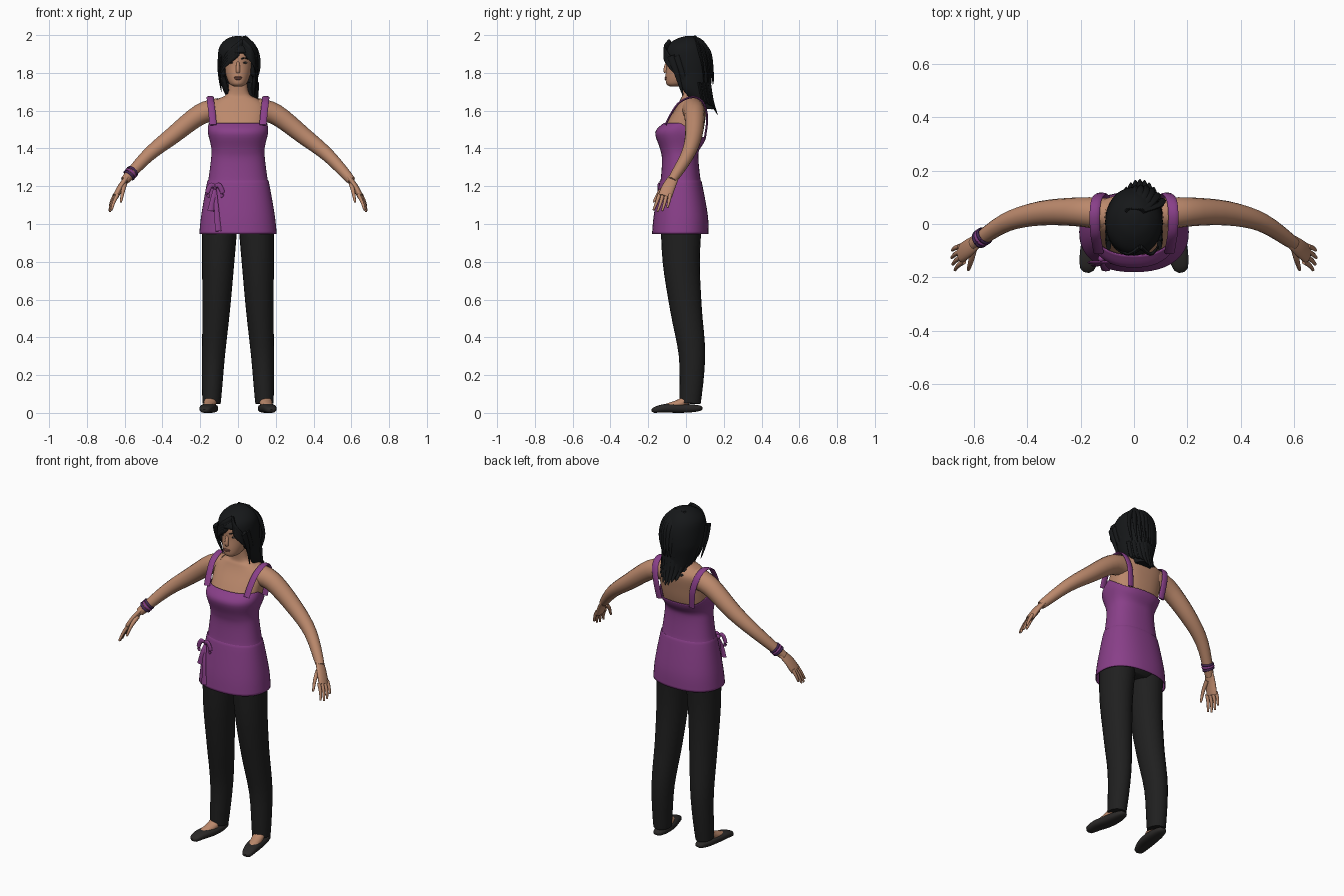
import bpy, bmesh, math, random
from mathutils import Vector

random.seed(4)
old = bpy.data.objects.get("Cube")
if old:
    bpy.data.objects.remove(old)


def material(name, red, green, blue):
    mat = bpy.data.materials.new(name)
    mat.use_nodes = True
    mat.diffuse_color = (red, green, blue, 1)
    shader = mat.node_tree.nodes["Principled BSDF"]
    shader.inputs["Base Color"].default_value = mat.diffuse_color
    shader.inputs["Roughness"].default_value = .8
    return mat


SKIN = material("warm skin", .5, .25, .15)
PURPLE = material("purple cloth", .25, .05, .25)
TROUSERS = material("charcoal cloth", .014, .014, .014)
HAIR = material("black hair", .008, .009, .01)
SHOE = material("dark grey leather", .024, .022, .021)
BAND = material("dark violet band", .06, .02, .09)
LIPS = material("muted lips", .3, .12, .09)
EYES = material("grey eyes", .2, .17, .15)
METAL = material("grey metal", .12, .12, .12)

ALONG_X, ALONG_Y, ALONG_Z = Vector((1, 0, 0)), Vector((0, 1, 0)), Vector((0, 0, 1))


def finish(name, bm, mat, mirror, thickness=0):
    bmesh.ops.recalc_face_normals(bm, faces=bm.faces)
    mesh = bpy.data.meshes.new(name)
    bm.to_mesh(mesh)
    bm.free()
    mesh.materials.append(mat)
    part = bpy.data.objects.new(name, mesh)
    bpy.context.collection.objects.link(part)
    bpy.ops.object.select_all(action='DESELECT')
    part.select_set(True)
    bpy.context.view_layer.objects.active = part
    bpy.ops.object.shade_smooth_by_angle(angle=math.radians(50))
    if thickness:
        shell = part.modifiers.new("thickness", 'SOLIDIFY')
        shell.thickness, shell.offset = thickness, -1
    if mirror:
        part.modifiers.new("mirror", 'MIRROR')


def spline(rows, steps):
    """Interpolate smoothly through rows of numbers."""
    points = [Vector(row) for row in rows]
    padded = [points[0], *points, points[-1]]
    smooth = []
    for before, start, end, after in zip(padded, padded[1:], padded[2:], padded[3:]):
        leave, arrive = (end - before) / 2, (after - start) / 2
        for step in range(steps):
            t = step / steps
            ease = t * t * (3 - 2 * t)
            smooth.append(start.lerp(end, ease) + leave * (t * (1 - t) ** 2)
                          - arrive * (t * t * (1 - t)))
    return smooth + [points[-1]]


def skin_over(name, sections, mat, sides, power=2, caps=True, warp=None, drop=None,
              mirror=False, thickness=0):
    """Join rounded sections (centre, width vector, depth vector) into a surface."""
    bm = bmesh.new()
    rings = []
    for centre, width, depth in sections:
        ring = []
        for k in range(sides):
            angle = math.tau * k / sides
            u, v = (math.copysign(abs(f) ** (2 / power), f)
                    for f in (math.cos(angle), math.sin(angle)))
            point = centre + width * u + depth * v
            if warp:
                warp(point)
            ring.append(bm.verts.new(point))
        rings.append(ring)
    for low, high in zip(rings, rings[1:]):
        for k in range(sides):
            bm.faces.new((low[k - 1], low[k], high[k], high[k - 1]))
    if caps:
        bm.faces.new(rings[0])
        bm.faces.new(rings[-1])
    if drop:
        unwanted = [face for face in bm.faces if drop(face.calc_center_median())]
        bmesh.ops.delete(bm, geom=unwanted, context='FACES')
    finish(name, bm, mat, mirror, thickness)


def body(name, rows, mat, sides=40, **options):
    """Level sections from rows of height, half width, front y and back y."""
    sections = [(Vector((0, (front + back) / 2, z)), ALONG_X * half, ALONG_Y * (back - front) / 2)
                for z, half, front, back in spline(rows, 5)]
    skin_over(name, sections, mat, sides, **options)


def tube(name, path, mat, start, end, bulge=0, flat=1, across=ALONG_X, sides=16, **options):
    """Tapering limb along a path; flat is the ratio of depth to width."""
    points = spline(path, 4)
    last = len(points) - 1
    sections = []
    for i, point in enumerate(points):
        t = i / last
        along = (points[min(i + 1, last)] - points[max(i - 1, 0)]).normalized()
        side = (across - along * across.dot(along)).normalized()
        radius = start + (end - start) * t + bulge * math.sqrt(abs(math.sin(math.pi * t)))
        sections.append((point, side * radius, along.cross(side) * radius * flat))
    skin_over(name, sections, mat, sides, **options)


def blob(name, centre, size, mat, mirror=False):
    bm = bmesh.new()
    bmesh.ops.create_uvsphere(bm, u_segments=16, v_segments=10, radius=1)
    bmesh.ops.scale(bm, vec=size, verts=bm.verts)
    bmesh.ops.translate(bm, vec=centre, verts=bm.verts)
    finish(name, bm, mat, mirror)


def hoop(name, centre, axis, radius, width, mat, mirror=False):
    u = axis.orthogonal().normalized()
    v = axis.cross(u).normalized()
    angles = [math.tau * k / 16 for k in range(17)]
    path = [Vector(centre) + (u * math.cos(a) + v * math.sin(a)) * radius for a in angles]
    tube(name, path, mat, width, width, flat=.6, across=axis, sides=8, caps=False, mirror=mirror)


# Chest, shoulders and neck
body("chest_and_neck", [(1.36, .13, -.11, .055), (1.46, .145, -.135, .085), (1.54, .15, -.1, .1),
                        (1.62, .15, -.05, .11), (1.66, .11, -.03, .095), (1.69, .06, -.02, .075),
                        (1.78, .045, -.03, .06)], SKIN, power=2.5)

# Arms and hands
tube("arm", [(.1, .035, 1.605), (.2, .045, 1.58), (.35, .04, 1.465), (.48, .005, 1.36),
             (.6, -.075, 1.23)], SKIN, .062, .023, bulge=.003, across=ALONG_Y, mirror=True)
tube("palm", [(.585, -.063, 1.25), (.62, -.09, 1.2), (.648, -.112, 1.145)], SKIN,
     .024, .035, bulge=.005, flat=.45, across=ALONG_Y, mirror=True)
for finger, place, length in (("index", -1.5, .95), ("middle", -.5, 1.05),
                              ("ring", .5, 1), ("little", 1.5, .8)):
    base = Vector((.644, -.112, 1.157)) + Vector((.005, .019, 0)) * place
    spread = ALONG_Y * place * .005
    bend = base + (Vector((.022, -.012, -.045)) + spread / 2) * length
    tip = base + (Vector((.035, -.026, -.088)) + spread) * length
    tube(finger + "_finger", [base, bend, tip], SKIN, .01, .005, bulge=.001,
         across=ALONG_Y, sides=10, mirror=True)
tube("thumb", [(.6, -.095, 1.21), (.61, -.14, 1.17), (.62, -.172, 1.115)], SKIN,
     .013, .005, bulge=.001, sides=10, mirror=True)

# Head and face
body("head", [(1.728, .02, -.085, -.04), (1.742, .044, -.104, .01), (1.78, .062, -.108, .05),
              (1.84, .076, -.104, .08), (1.9, .081, -.106, .09), (1.94, .07, -.085, .08),
              (1.97, .02, -.02, .03)], SKIN)
tube("nose", [(0, -.098, 1.86), (0, -.108, 1.82), (0, -.104, 1.802)], SKIN,
     .006, .01, bulge=.003, sides=12)
blob("eye", (.034, -.09, 1.854), (.016, .009, .006), EYES, True)
blob("iris", (.034, -.096, 1.854), (.006, .005, .005), HAIR, True)
tube("eyebrow", [(.016, -.105, 1.873), (.036, -.098, 1.879), (.056, -.08, 1.872)], HAIR,
     .003, .002, bulge=.001, sides=8, across=ALONG_Z, mirror=True)
blob("upper_lip", (0, -.105, 1.776), (.022, .008, .005), LIPS)
blob("lower_lip", (0, -.104, 1.768), (.018, .009, .006), LIPS)
blob("ear", (.078, 0, 1.83), (.01, .018, .03), SKIN, True)
hoop("earring", (.078, -.012, 1.765), Vector((1, .4, 0)).normalized(), .02, .002, METAL, True)


# Hair shell, open around the face and drifting to one side at the bottom
def face_opening(p):
    if p.z > 1.7:
        return p.z < 1.905 - .12 * p.x and p.y < -.015 - (p.z - 1.7) * .38
    return p.y < -.015 + (1.7 - p.z) * 1.1


def drift(p):
    p.x += max(0, 1.8 - p.z) * .15


body("hair_shell", [(1.995, .015, 0, .04), (1.98, .06, -.05, .08), (1.94, .097, -.105, .115),
                    (1.88, .107, -.12, .134), (1.8, .105, -.1, .138), (1.7, .09, -.05, .132),
                    (1.61, .05, .07, .152)], HAIR, sides=64, warp=drift, drop=face_opening,
     thickness=.018)


# Hair locks: ragged back ends, crown, sides and swept fringe
def lock(name, path, width, across):
    tube(name, path, HAIR, width, .002, bulge=.003, flat=.5, across=across, sides=8)


for k in range(9):
    s = k / 4 - 1
    x = .022 + .068 * s
    y = .145 - .05 * s * s
    lock("back_lock", [(x, y - .025, 1.75), (x, y - .005, 1.65),
                       (x, y + .022, 1.575 + .05 * s * s + random.uniform(0, .03))], .022, ALONG_X)
    lock("crown_lock", [(x * .3, .05, 1.985), (x, y - .025, 1.92), (x * 1.2, y - .005, 1.83),
                        (x, y, 1.74)], .02, ALONG_X)
for side in (-1, 1):
    for k in range(3):
        y = .03 * k - .05
        lock("side_lock", [(side * .095, y - .03, 1.89), (side * .1, y, 1.8),
                           (side * .088, y + .035, 1.69 + .02 * (k % 2) - .01 * side)],
             .02, ALONG_Y)
    for k in range(4):
        z = 1.965 - .015 * k
        lock("fringe_lock", [(.025, -.085, z), (.02 + .04 * side, -.112, z - .035),
                             (.01 + .077 * side, -.09, z - .08), (.096 * side, -.05, z - .13)],
             .016, ALONG_Z)


# Tunic with a neckline that drops at the back
def low_back(p):
    rise = min(max((p.z - 1.38) / .15, 0), 1)
    p.z -= rise * .075 * min(max((p.y + .03) / .11, 0), 1)


body("tunic", [(.948, .205, -.18, .12), (1.05, .194, -.17, .115), (1.215, .165, -.142, .085),
               (1.235, .157, -.134, .077), (1.34, .143, -.127, .066), (1.4, .141, -.138, .07),
               (1.485, .159, -.163, .096), (1.535, .157, -.118, .106)],
     PURPLE, sides=48, power=2.3, caps=False, warp=low_back, thickness=.005)
tube("strap", [(.132, -.108, 1.525), (.138, -.075, 1.59), (.145, -.03, 1.647), (.147, .04, 1.672),
               (.14, .092, 1.64), (.122, .112, 1.56), (.108, .1, 1.455)],
     PURPLE, .019, .019, flat=.3, sides=10, mirror=True)

# Sash bow on the right hip
knot = Vector((-.122, -.13, 1.195))
blob("bow_knot", knot, (.013, .013, .014), PURPLE)
for side in (-1, 1):
    droop = [knot + Vector((side * out, -.014, rise))
             for out, rise in ((0, .005), (.022, .01), (.04, -.03), (.03, -.055))]
    tube("bow_loop", droop, PURPLE, .005, .003, bulge=.009, flat=.5, across=ALONG_Z, sides=10)
for end in ((-.105, -.172, .962), (-.145, -.155, 1.07)):
    middle = knot.lerp(end, .4) - ALONG_Y * .01
    tube("bow_tail", [knot, middle, end], PURPLE, .006, .017, flat=.3, sides=8)

# Bracelets on the right wrist
down_arm = Vector((-.6, -.4, -.7)).normalized()
for k, mat in ((-1, BAND), (0, PURPLE), (1, BAND)):
    hoop("bracelet", Vector((-.568, -.05, 1.268)) + down_arm * .014 * k,
         (down_arm + ALONG_Y * .1 * k).normalized(), .031, .007, mat)

# Trousers
tube("trouser_leg", [(.095, -.025, 1.05), (.105, -.025, .8), (.115, 0, .55), (.13, .032, .3),
                     (.14, .022, .05)], TROUSERS, .098, .048, flat=1.15, sides=24, mirror=True)
body("trouser_hips", [(.955, .14, -.09, .06), (1, .17, -.13, .09), (1.12, .15, -.12, .07)], TROUSERS)

# Feet and flat shoes
tube("foot", [(.14, .035, .1), (.148, -.025, .052), (.167, -.12, .024)], SKIN,
     .03, .02, bulge=.008, flat=.75, mirror=True)
tube("shoe", [(.138, .087, .025), (.142, .03, .024), (.15, -.045, .024), (.166, -.12, .024),
              (.178, -.18, .012)], SHOE, .01, .012, bulge=.031, flat=.57, power=2.6, sides=24, mirror=True)
